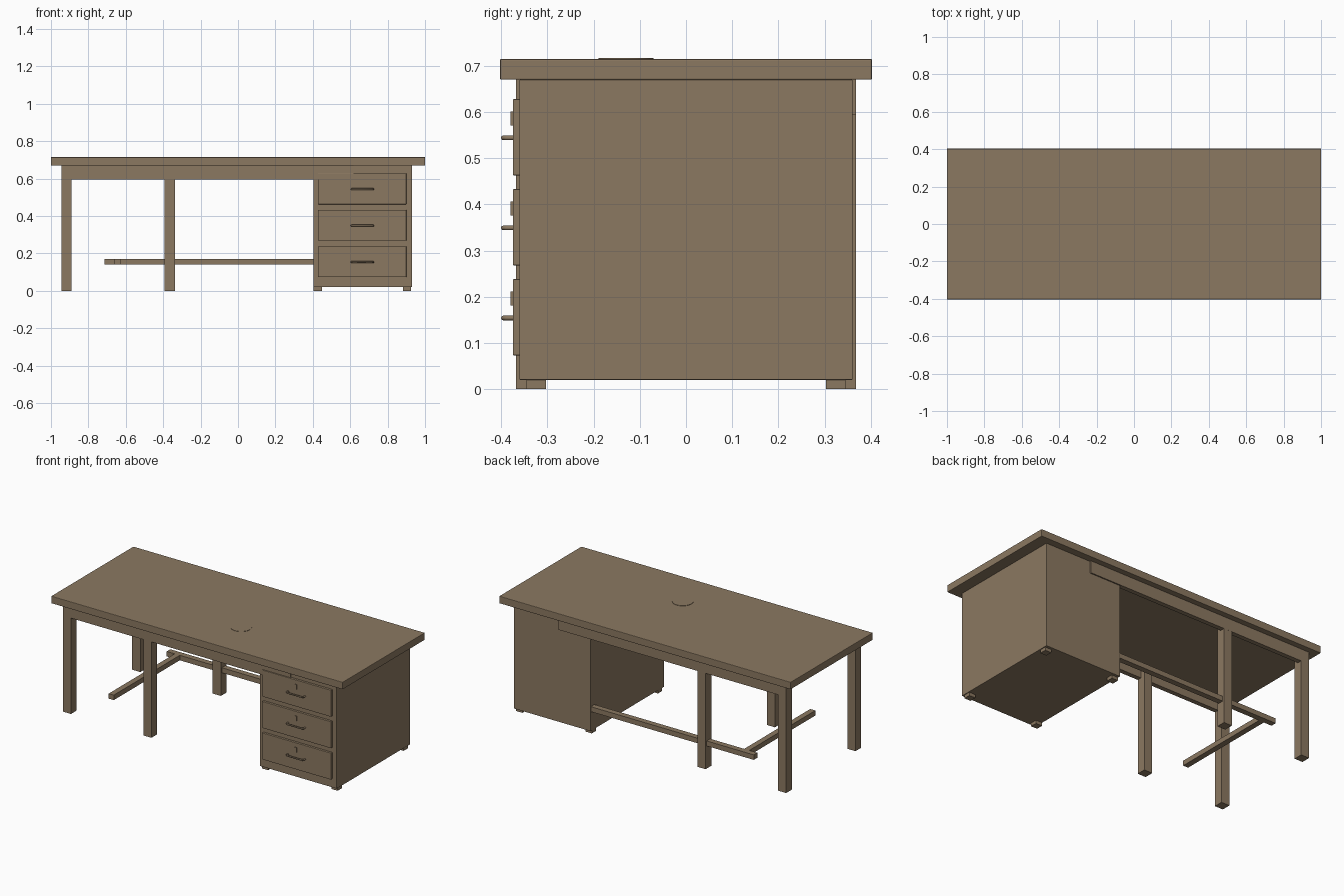
import bpy

cube = bpy.data.objects.get("Cube")
if cube:
    bpy.data.objects.remove(cube, do_unlink=True)

# One brown finish for the whole desk
brown = bpy.data.materials.new("brown_wood")
brown.use_nodes = True
COLOUR = (0.26, 0.19, 0.12, 1)
brown.diffuse_color = COLOUR
brown.node_tree.nodes["Principled BSDF"].inputs["Base Color"].default_value = COLOUR


def box(name, x, y, z, bevel=0.0):
    """Box from (min, max) ranges, with an optional small edge bevel."""
    spans = (x, y, z)
    bpy.ops.mesh.primitive_cube_add(size=1, location=[(a + b) / 2 for a, b in spans])
    ob = bpy.context.object
    ob.name = name
    ob.scale = [abs(b - a) for a, b in spans]
    bpy.ops.object.transform_apply(location=False, rotation=False, scale=True)
    ob.data.materials.append(brown)
    if bevel:
        mod = ob.modifiers.new("edge_bevel", 'BEVEL')
        mod.width = bevel
        mod.segments = 2
    return ob


# Table top with a flat cable cap
box("table_top", (-1, 1), (-0.403, 0.403), (0.67, 0.715), 0.003)
bpy.ops.mesh.primitive_cylinder_add(vertices=32, radius=0.06, depth=0.004,
                                    location=(0.113, -0.13, 0.715))
cap = bpy.context.object
cap.name = "cable_cap"
cap.data.materials.append(brown)
bpy.ops.object.shade_smooth_by_angle()

# Front and back rows: two legs, an apron rail and two cabinet feet each
for side, s in (("front", -1), ("back", 1)):
    leg_y = (s * 0.312, s * 0.368)
    for place, x in (("outer", -0.945), ("inner", -0.392)):
        box(f"{side}_{place}_leg", (x, x + 0.056), leg_y, (0, 0.67))
    box(f"{side}_apron", (-0.89, 0.617), (s * 0.34, s * 0.3685), (0.595, 0.67))
    for place, x in (("inner", 0.405), ("outer", 0.882)):
        box(f"{side}_{place}_foot", (x, x + 0.043), (s * 0.303, s * 0.345), (0, 0.022))

# Low T-shaped stretcher
box("long_stretcher", (-0.715, 0.41), (0.322, 0.357), (0.14, 0.171))
box("cross_stretcher", (-0.66, -0.625), (-0.325, 0.325), (0.14, 0.171))

# Drawer cabinet
box("cabinet", (0.403, 0.93), (-0.361, 0.361), (0.02, 0.67), 0.002)


def handle(name, z):
    """Bowed bar pull swept along a short path."""
    curve = bpy.data.curves.new(name, 'CURVE')
    curve.dimensions = '3D'
    curve.bevel_depth = 0.005
    curve.bevel_resolution = 2
    curve.use_fill_caps = True
    path = curve.splines.new('POLY')
    points = [(0.607, -0.374), (0.607, -0.388), (0.615, -0.396),
              (0.715, -0.396), (0.723, -0.388), (0.723, -0.374)]
    path.points.add(len(points) - 1)
    for p, (x, y) in zip(path.points, points):
        p.co = (x, y, z, 1)
    ob = bpy.data.objects.new(name, curve)
    bpy.context.collection.objects.link(ob)
    curve.materials.append(brown)


# Three drawers with lock plates and pulls
for i, z in enumerate((0.073, 0.268, 0.463)):
    box(f"drawer_front_{i + 1}", (0.428, 0.9), (-0.375, -0.355), (z, z + 0.165), 0.002)
    box(f"drawer_lock_{i + 1}", (0.655, 0.667), (-0.38, -0.372), (z + 0.108, z + 0.138))
    handle(f"drawer_handle_{i + 1}", z + 0.081)
